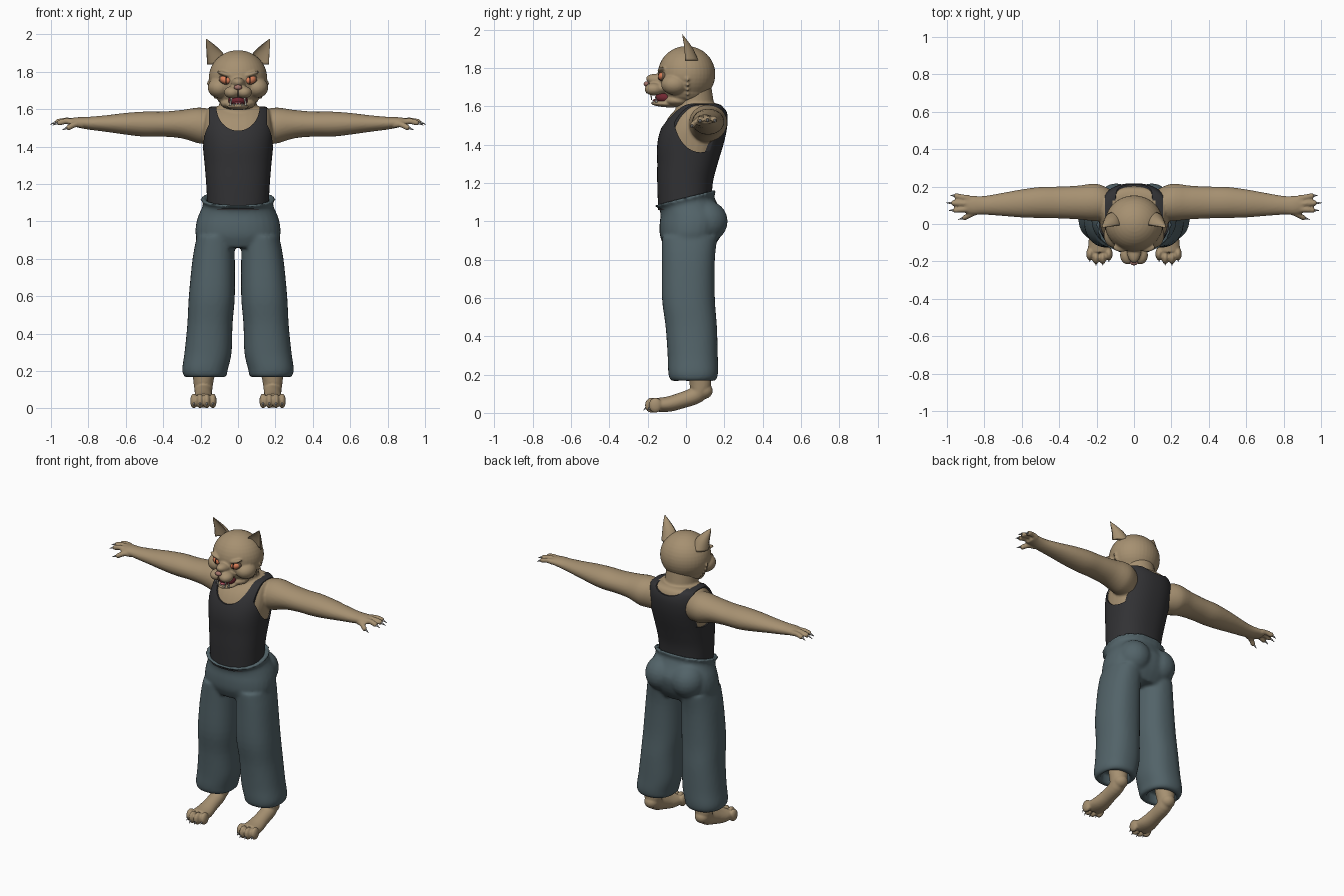
import bpy, bmesh
from math import sin, cos, pi, radians
from mathutils import Vector, Matrix, Euler

if "Cube" in bpy.data.objects:
    bpy.data.objects.remove(bpy.data.objects["Cube"])

X, Y, Z = Vector((1, 0, 0)), Vector((0, 1, 0)), Vector((0, 0, 1))
SIDES = (1, -1)


def material(name, rgb):
    m = bpy.data.materials.new(name)
    m.diffuse_color = (*rgb, 1)
    m.use_nodes = True
    m.node_tree.nodes["Principled BSDF"].inputs["Base Color"].default_value = m.diffuse_color
    return m


FUR = material("fur", (.38, .28, .165))
BROWN = material("dark fur", (.16, .10, .06))
CLOTH = material("dark cloth", (.032, .032, .035))
DENIM = material("blue grey cloth", (.085, .125, .14))
CLAW = material("claw", (.35, .35, .35))
WHITE = material("tooth", (.85, .83, .75))
EYE = material("eye", (.75, .22, .10))
BLACK = material("pupil", (.01, .01, .01))
MOUTH = material("mouth", (.16, .02, .03))
TONGUE = material("tongue", (.45, .10, .13))
NOSE = material("nose", (.36, .17, .14))


def tube(bm, rows, side=X, up=None, n=32, power=2, steps=4, dent=1):
    """Smooth loft through rows of x, y, z, half width, half depth, (slope)."""
    R = [tuple(r) + (0,) * (6 - len(r)) for r in rows]
    fine = []
    for i in range(len(R) - 1):
        a, b, c, d = R[max(i - 1, 0)], R[i], R[i + 1], R[min(i + 2, len(R) - 1)]
        for k in range(steps):
            t = k / steps
            fine.append([q + .5 * t * (r - p + t * (2*p - 5*q + 4*r - s + t * (3*(q - r) + s - p)))
                         for p, q, r, s in zip(a, b, c, d)])
    fine.append(list(R[-1]))
    rings = []
    for i, (x, y, z, a, b, slope) in enumerate(fine):
        v = up
        if v is None:
            p, q = Vector(fine[max(i - 1, 0)][:3]), Vector(fine[min(i + 1, len(fine) - 1)][:3])
            v = (q - p).cross(side).normalized()
        ring = []
        for k in range(n):
            c, s = cos(2 * pi * k / n), sin(2 * pi * k / n)
            c = abs(c) ** (2 / power) * (1 if c > 0 else -1)
            s = abs(s) ** (2 / power) * (1 if s > 0 else -1)
            if s < 0:
                s *= dent
            co = Vector((x, y, z)) + side * max(a, .001) * c + v * max(b, .001) * s
            co.z += slope * b * s
            ring.append(bm.verts.new(co))
        rings.append(ring)
    for r0, r1 in zip(rings, rings[1:]):
        for k in range(n):
            bm.faces.new((r0[k], r0[(k + 1) % n], r1[(k + 1) % n], r1[k]))
    bm.faces.new(rings[0])
    bm.faces.new(rings[-1])


def ball(bm, at, size, rot=(0, 0, 0), seg=24):
    m = Matrix.LocRotScale(Vector(at), Euler([radians(r) for r in rot]), Vector(size))
    bmesh.ops.create_uvsphere(bm, u_segments=seg, v_segments=seg // 2, radius=1, matrix=m)


def spike(bm, base, tip, r, side=X):
    tube(bm, [(*base, r, r), (*tip, .001, .001)], side, n=10, steps=1)


def finish(name, bm, mat, voxel=0, smooth=4):
    bmesh.ops.recalc_face_normals(bm, faces=bm.faces)
    for f in bm.faces:
        f.smooth = True
    me = bpy.data.meshes.new(name)
    bm.to_mesh(me)
    bm.free()
    ob = bpy.data.objects.new(name, me)
    bpy.context.collection.objects.link(ob)
    me.materials.append(mat)
    if voxel:  # fuse overlapping volumes into one soft skin
        r = ob.modifiers.new("fuse", 'REMESH')
        r.mode, r.voxel_size, r.use_smooth_shade = 'VOXEL', voxel, True
        s = ob.modifiers.new("soften", 'SMOOTH')
        s.factor, s.iterations = .5, smooth
    return ob


def stack(rows, shrink=0):
    """Rows of z, half width, front y, back y, (slope) -> tube rows."""
    return [(0, (f + b) / 2, z, w - shrink, (b - f) / 2 - shrink, *s) for z, w, f, b, *s in rows]


# body: torso, neck, arms, fingers
TORSO = [(1.06, .162, -.145, .13), (1.2, .17, -.15, .14), (1.3, .178, -.15, .165),
         (1.4, .188, -.15, .195), (1.48, .195, -.132, .213), (1.55, .19, -.095, .217),
         (1.6, .175, -.04, .2), (1.615, .14, .0, .17)]
bm = bmesh.new()
tube(bm, stack(TORSO, .009), X, Y, power=2.3)
tube(bm, [(0, .05, 1.52, .11, .11), (0, .045, 1.62, .1, .1), (0, .03, 1.72, .1, .1)], X, Y)
claws = bmesh.new()
for s in SIDES:
    arm = [(.12, .1, 1.49, .08, .085), (.2, .115, 1.513, .1, .096), (.3, .115, 1.52, .09, .076),
           (.4, .115, 1.52, .085, .067), (.5, .115, 1.52, .083, .067), (.6, .11, 1.522, .075, .058),
           (.7, .105, 1.523, .062, .045), (.8, .1, 1.525, .05, .034), (.86, .1, 1.53, .05, .027),
           (.905, .105, 1.53, .046, .02)]
    tube(bm, [(s * x, *r) for x, *r in arm], Y)
    for x0, y0, z0, x1, y1, z1 in [(.88, .137, 1.532, .95, .15, 1.53), (.88, .108, 1.535, .965, .112, 1.532),
                                   (.88, .08, 1.532, .955, .074, 1.528), (.83, .07, 1.515, .905, .034, 1.502)]:
        dx, dy = x1 - x0, y1 - y0
        tube(bm, [(s * x0, y0, z0, .017, .018), (s * (x0 + x1) / 2, (y0 + y1) / 2, z0 + .004, .015, .016),
                  (s * x1, y1, z1, .015, .016)], Y, n=14)
        ball(bm, (s * x1, y1, z1), (.015, .016, .016), seg=12)
        spike(claws, (s * (x1 + .005), y1, z1), (s * (x1 + dx * .48), y1 + dy * .3, z1 - .014), .008, Y)
finish("body", bm, FUR, .007, 3)
finish("finger_claws", claws, CLAW)

# tank top: torso shell with arm holes and neckline cut away
bm = bmesh.new()
tube(bm, stack(TORSO), X, Y, n=64, power=2.3)
tank = finish("tank_top", bm, CLOTH)
cutters = []


def cutter(rows, side):
    bm = bmesh.new()
    tube(bm, rows, side, Z, n=40, steps=1)
    c = finish("cutter", bm, CLOTH)
    c.hide_render = True
    cutters.append(c)
    b = tank.modifiers.new("cut", 'BOOLEAN')
    b.object, b.solver = c, 'EXACT'


for s in SIDES:
    cutter([(s * .156, .075, 1.56, .14, .2), (s * .4, .075, 1.56, .14, .2)], Y)
cutter([(0, -.3, 1.61, .115, .125), (0, .125, 1.61, .115, .125)], X)
cutter([(0, .12, 1.625, .1, .05), (0, .4, 1.625, .1, .05)], X)
dg = bpy.context.evaluated_depsgraph_get()
tank.data = bpy.data.meshes.new_from_object(tank.evaluated_get(dg))
tank.modifiers.clear()
for c in cutters:
    bpy.data.objects.remove(c)
bpy.context.view_layer.objects.active = tank
tank.select_set(True)
bpy.ops.object.shade_smooth_by_angle(angle=radians(40))

# trousers: hips with a flared waistband, seat and two wide legs
bm = bmesh.new()
tube(bm, stack([(.86, .19, -.11, .14), (.92, .225, -.135, .18), (.98, .225, -.138, .2),
                (1.03, .212, -.133, .2), (1.075, .192, -.137, .165, .1), (1.1, .188, -.147, .148, .2),
                (1.122, .203, -.166, .158, .25), (1.122, .17, -.14, .135, .25), (1.08, .16, -.13, .12, .2)]),
     X, Y, power=2.2)
for s in SIDES:
    ball(bm, (s * .095, .105, 1.0), (.105, .113, .11))
    leg = [(.12, .02, .92, .1, .145), (.13, .0125, .8, .113, .138), (.14, .0125, .6, .123, .138),
           (.15, .0275, .45, .121, .134), (.16, .035, .3, .126, .131), (.176, .0375, .21, .122, .13),
           (.176, .0375, .172, .112, .118), (.18, .0375, .172, .085, .085), (.18, .0375, .23, .08, .08)]
    tube(bm, [(s * x, *r) for x, *r in leg], X, Y, power=2.3)
finish("trousers", bm, DENIM, .01, 5)

# paws: shin, heel, raised foot and toes
bm = bmesh.new()
claws = bmesh.new()
for s in SIDES:
    foot = [(.178, .06, .34, .06, .06), (.182, .068, .2, .06, .055), (.185, .075, .14, .053, .056),
            (.185, .055, .095, .047, .046), (.185, -.02, .066, .048, .042), (.185, -.09, .046, .058, .04),
            (.185, -.15, .042, .062, .036)]
    tube(bm, [(s * x, *r) for x, *r in foot], X)
    ball(bm, (s * .185, .09, .115), (.046, .05, .043))
    for dx, y in ((-.051, -.16), (-.018, -.18), (.018, -.18), (.051, -.16)):
        ball(bm, (s * (.185 + dx), y, .04), (.02, .035, .04), seg=16)
        spike(claws, (s * (.185 + dx), y - .025, .03), (s * (.185 + dx), y - .042, .014), .007)
finish("paws", bm, FUR, .006, 2)
finish("toe_claws", claws, CLAW)

# head: skull, cheeks, muzzle, jaw, brows and cheek tufts
bm = bmesh.new()
ball(bm, (0, .003, 1.768), (.156, .15, .147), seg=40)
ball(bm, (0, .0, 1.69), (.125, .12, .085))
ball(bm, (0, -.135, 1.733), (.04, .075, .034), (-12, 0, 0))
ball(bm, (0, -.135, 1.695), (.065, .07, .034))
ball(bm, (0, -.1, 1.613), (.058, .085, .018), (-3, 0, 0))
ball(bm, (0, -.04, 1.63), (.095, .08, .035))
for s in SIDES:
    ball(bm, (s * .033, -.168, 1.69), (.042, .048, .033))
    ball(bm, (s * .1, -.06, 1.715), (.062, .07, .055))
    ball(bm, (s * .068, -.124, 1.787), (.046, .026, .012), (0, s * -18, 0))
    for i in range(6):
        a = radians(8 + 11 * i)
        spike(bm, (s * .135 * cos(a), .0, 1.77 - .125 * sin(a)),
              (s * .172 * cos(a), .012, 1.752 - .15 * sin(a)), .026, Y)
finish("head", bm, FUR, .006, 2)

# ears: tapered, hollow at the front
bm = bmesh.new()
inner = bmesh.new()
for s in SIDES:
    ear = [(.108, -.005, 1.84, .058, .07), (.124, -.008, 1.9, .044, .045),
           (.146, -.014, 1.94, .025, .024), (.168, -.02, 1.974, .003, .003)]
    tube(bm, [(s * x, *r) for x, *r in ear], X, Y, n=24, dent=-.45)
finish("ears", bm, FUR)

# face details
eyes, pupils, lids, teeth = (bmesh.new() for _ in range(4))
for s in SIDES:
    ball(eyes, (s * .066, -.122, 1.757), (.032, .023, .022), (0, s * -15, s * 18))
    ball(pupils, (s * .064, -.137, 1.757), (.006, .01, .019))
    ball(lids, (s * .067, -.118, 1.757), (.038, .021, .027), (0, s * -15, s * 18))
    spike(teeth, (s * .036, -.182, 1.672), (s * .036, -.18, 1.632), .008)
    spike(teeth, (s * .04, -.155, 1.62), (s * .042, -.158, 1.652), .007)
    for x in (.008, .022):
        spike(teeth, (s * x, -.172, 1.617), (s * x, -.174, 1.634), .005)
finish("eyes", eyes, EYE)
finish("pupils", pupils, BLACK)
finish("eye_rims", lids, BROWN)
finish("fangs", teeth, WHITE)

for name, at, size, mat in [("nose", (0, -.206, 1.717), (.022, .015, .014), NOSE),
                            ("mouth_interior", (0, -.1, 1.646), (.052, .062, .034), MOUTH),
                            ("tongue", (0, -.125, 1.632), (.028, .05, .01), TONGUE),
                            ("lip_crease", (0, -.198, 1.688), (.003, .016, .022), BROWN)]:
    bm = bmesh.new()
    ball(bm, at, size)
    finish(name, bm, mat)
